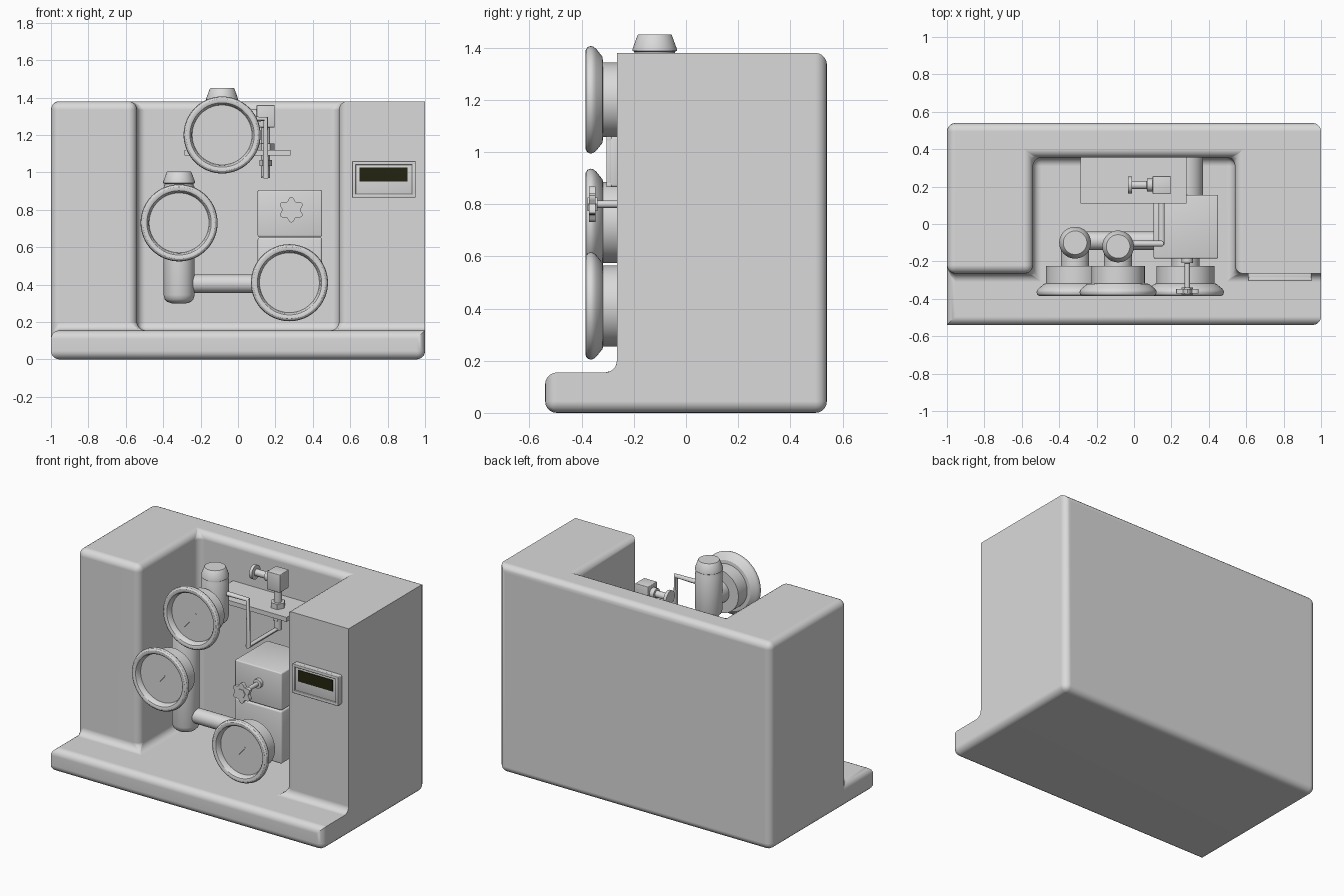
import bpy, bmesh, math
from mathutils import Vector

if "Cube" in bpy.data.objects:
    bpy.data.objects.remove(bpy.data.objects["Cube"])


def material(name, rgb):
    m = bpy.data.materials.new(name)
    m.diffuse_color = (*rgb, 1)
    m.use_nodes = True
    m.node_tree.nodes["Principled BSDF"].inputs["Base Color"].default_value = m.diffuse_color
    return m


GREY = material("light_grey", (0.7, 0.7, 0.7))
DARK = material("dark_screen", (0.017, 0.017, 0.005))


def finish(name, bm, mat=GREY):
    bmesh.ops.recalc_face_normals(bm, faces=bm.faces)
    me = bpy.data.meshes.new(name)
    bm.to_mesh(me)
    bm.free()
    me.materials.append(mat)
    ob = bpy.data.objects.new(name, me)
    bpy.context.collection.objects.link(ob)
    bpy.ops.object.select_all(action='DESELECT')
    ob.select_set(True)
    bpy.context.view_layer.objects.active = ob
    bpy.ops.object.shade_smooth_by_angle(angle=math.radians(32))
    return ob


def box(name, x, y, z, bevel=0.0, mat=GREY):
    bm = bmesh.new()
    bmesh.ops.create_cube(bm, size=1)
    for v in bm.verts:
        v.co = [r[0] + (c + 0.5) * (r[1] - r[0]) for c, r in zip(v.co, (x, y, z))]
    if bevel:
        bmesh.ops.bevel(bm, geom=bm.edges[:], offset=bevel, segments=3,
                        profile=0.5, affect='EDGES')
    return finish(name, bm, mat)


def lathe(name, origin, axis, profile, sides=48):
    """Turn (radius, distance) pairs around an axis through origin."""
    bm = bmesh.new()
    q = Vector((0, 0, 1)).rotation_difference(Vector(axis))
    rings = []
    for r, h in profile:
        ring = []
        for i in range(sides if r > 0 else 1):
            a = 2 * math.pi * i / sides
            p = Vector((r * math.cos(a), r * math.sin(a), h))
            ring.append(bm.verts.new(q @ p + Vector(origin)))
        rings.append(ring)
    for a, b in zip(rings, rings[1:]):
        for i in range(sides):
            j = (i + 1) % sides
            if len(a) == 1:
                bm.faces.new((a[0], b[j], b[i]))
            elif len(b) == 1:
                bm.faces.new((a[i], a[j], b[0]))
            else:
                bm.faces.new((a[i], a[j], b[j], b[i]))
    return finish(name, bm)


def rod(name, origin, axis, r, length, sides=32):
    return lathe(name, origin, axis, [(0, 0), (r, 0), (r, length), (0, length)], sides)


# Housing: C-shaped cabinet on a projecting base, from a grid of solid cells
xs, ys, zs = (-1, -0.54, 0.54, 1), (-0.54, -0.265, 0.355, 0.54), (0, 0.155, 1.38)


def solid(i, j, k):
    if not (0 <= i < 3 and 0 <= j < 3 and 0 <= k < 2):
        return False
    return k == 0 or j == 2 or (j == 1 and i != 1)


bm = bmesh.new()
for i in range(3):
    for j in range(3):
        for k in range(2):
            if not solid(i, j, k):
                continue
            for ax in range(3):
                for side in (0, 1):
                    n = [i, j, k]
                    n[ax] += 1 if side else -1
                    if solid(*n):
                        continue
                    quad = []
                    for u, w in ((0, 0), (1, 0), (1, 1), (0, 1)):
                        c = [u, w]
                        c.insert(ax, side)
                        quad.append(bm.verts.new((xs[i + c[0]], ys[j + c[1]], zs[k + c[2]])))
                    bm.faces.new(quad)
bmesh.ops.remove_doubles(bm, verts=bm.verts, dist=1e-4)
bmesh.ops.recalc_face_normals(bm, faces=bm.faces)
bmesh.ops.dissolve_limit(bm, angle_limit=0.01, verts=bm.verts, edges=bm.edges)


def stays_sharp(e):
    def on(ax, val):
        return all(abs(v.co[ax] - val) < 1e-3 for v in e.verts)
    return ((on(0, 1) and (on(2, 1.38) or on(1, -0.265) or on(2, 0.155)))
            or (on(1, -0.265) and on(2, 1.38) and e.verts[0].co.x > 0)
            or (on(0, -1) and on(1, -0.54)))


round_edges = [e for e in bm.edges if e.calc_face_angle(0) > 0.1 and not stays_sharp(e)]
bmesh.ops.bevel(bm, geom=round_edges, offset=0.045, segments=5, profile=0.5, affect='EDGES')
housing = finish("housing", bm)
housing.modifiers.new("clean_shading", 'WEIGHTED_NORMAL').keep_sharp = True

# Three gauges: neck, drum, flared rim and recessed dial
for n, (x, z, drum) in enumerate(((-0.085, 1.2, 0.143), (-0.315, 0.73, 0.155),
                                  (0.275, 0.41, 0.155)), 1):
    lathe(f"gauge_{n}", (x, 0, z), (0, -1, 0), [
        (0, 0.1), (0.075, 0.1), (0.075, 0.225), (drum, 0.225), (drum, 0.318),
        (0.165, 0.32), (0.196, 0.345), (0.204, 0.356), (0.206, 0.366), (0.202, 0.377),
        (0.193, 0.384), (0.183, 0.385), (0.172, 0.381), (0.165, 0.372), (0.16, 0.345), (0, 0.345)], 64)
    needle = box(f"gauge_needle_{n}", (-0.004, 0.004), (-0.003, 0), (-0.03, 0.12))
    needle.location = (x, -0.345, z)
    needle.rotation_euler.y = math.radians(-140)

# Two upright tubes with rounded ends and tapered caps
for n, (x, y, z0, z1) in enumerate(((-0.085, -0.12, 1.08, 1.45),
                                    (-0.315, -0.1, 0.3, 1.005)), 1):
    lathe(f"upright_tube_{n}", (x, y, 0), (0, 0, 1), [
        (0, z0), (0.04, z0), (0.062, z0 + 0.007), (0.077, z0 + 0.022), (0.083, z0 + 0.045),
        (0.083, z1 - 0.085), (0.078, z1 - 0.073), (0.078, z1 - 0.066), (0.085, z1 - 0.062),
        (0.085, z1 - 0.055), (0.066, z1 - 0.003), (0.063, z1), (0, z1)])

# Cross pipe from the tube to the valve blocks
rod("cross_pipe", (-0.315, -0.09, 0.405), (1, 0, 0), 0.049, 0.47)
box("lower_block", (0.105, 0.45), (-0.185, 0.155), (0.3, 0.652), 0.012)
box("upper_block", (0.105, 0.45), (-0.185, 0.155), (0.656, 0.905), 0.008)
rod("wall_pipe", (0.28, 0.1, 0.78), (0, 1, 0), 0.09, 0.28)

# Star knob on its stem
lathe("knob_stem", (0.285, -0.18, 0.8), (0, -1, 0),
      [(0, 0), (0.03, 0), (0.03, 0.028), (0.014, 0.03), (0.014, 0.17), (0, 0.17)], 24)
bm = bmesh.new()
star = []
for i in range(48):
    a = 2 * math.pi * i / 48
    r = 0.058 + 0.01 * math.cos(6 * a + math.pi)
    star.append(bm.verts.new((0.285 + r * math.cos(a), -0.372, 0.8 + r * math.sin(a))))
face = bm.faces.new(star)
new = bmesh.ops.extrude_face_region(bm, geom=[face])["geom"]
bmesh.ops.translate(bm, vec=(0, 0.025, 0), verts=[g for g in new if isinstance(g, bmesh.types.BMVert)])
finish("star_knob", bm)
rod("knob_nut", (0.285, -0.34, 0.8), (0, -1, 0), 0.03, 0.037, 6)

# Shelf on the back wall with a small valve
box("shelf", (-0.285, 0.28), (0.11, 0.36), (1.09, 1.12))
box("valve_body", (0.1, 0.196), (0.16, 0.256), (1.24, 1.36), 0.004)
rod("valve_stem", (0.148, 0.208, 0.97), (0, 0, 1), 0.024, 0.28, 24)
rod("valve_upper_nut", (0.148, 0.208, 1.12), (0, 0, 1), 0.046, 0.035, 6)
rod("valve_lower_nut", (0.148, 0.208, 1.035), (0, 0, 1), 0.034, 0.03, 6)
lathe("valve_handle", (0.1, 0.208, 1.305), (-1, 0, 0),
      [(0, 0), (0.034, 0), (0.034, 0.03), (0.022, 0.032), (0.022, 0.11),
       (0.046, 0.112), (0.046, 0.132), (0, 0.132)], 32)

# Thin bent pipe from the upper tube to the small valve
curve = bpy.data.curves.new("thin_pipe", 'CURVE')
curve.dimensions = '3D'
curve.bevel_depth = 0.016
curve.bevel_resolution = 4
curve.use_fill_caps = True
path = [(-0.05, -0.105, 1.285), (0.148, -0.105, 1.285), (0.148, -0.105, 0.975),
        (0.148, 0.208, 0.975), (0.148, 0.208, 1.05)]
spline = curve.splines.new('POLY')
spline.points.add(len(path) - 1)
for p, co in zip(spline.points, path):
    p.co = (*co, 1)
curve.materials.append(GREY)
pipe = bpy.data.objects.new("thin_pipe", curve)
bpy.context.collection.objects.link(pipe)
bpy.ops.object.select_all(action='DESELECT')
pipe.select_set(True)
bpy.context.view_layer.objects.active = pipe
bpy.ops.object.convert(target='MESH')
bpy.ops.object.shade_smooth_by_angle(angle=math.radians(32))

# Display unit: panel, raised frame and dark screen
box("display_panel", (0.61, 0.95), (-0.295, -0.255), (0.865, 1.06), 0.01)
for name, x, z in (("top", (0.61, 0.95), (1.04, 1.06)), ("bottom", (0.61, 0.95), (0.865, 0.885)),
                   ("left", (0.61, 0.63), (0.865, 1.06)), ("right", (0.93, 0.95), (0.865, 1.06))):
    box("display_frame_" + name, x, (-0.305, -0.285), z, 0.004)
box("display_screen", (0.65, 0.905), (-0.299, -0.293), (0.95, 1.025), 0, DARK)
